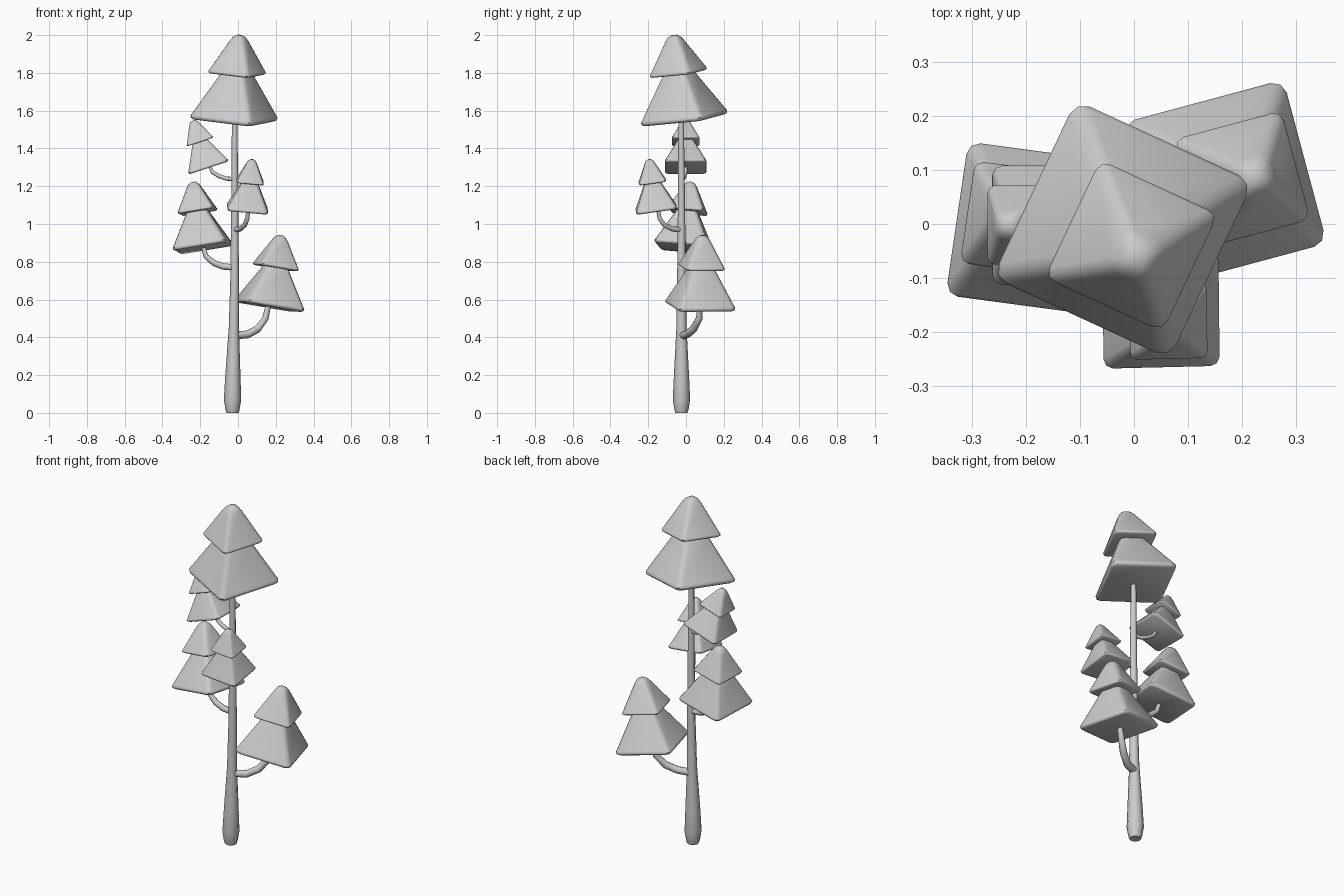
import bpy, bmesh, math
from mathutils import Vector, Matrix

if "Cube" in bpy.data.objects:
    bpy.data.objects.remove(bpy.data.objects["Cube"])


def finish(ob, angle):
    bpy.ops.object.select_all(action='DESELECT')
    ob.select_set(True)
    bpy.context.view_layer.objects.active = ob
    bpy.ops.object.shade_smooth_by_angle(angle=math.radians(angle))


def tube(name, pts, kind='POLY'):
    """Tapered round limb along points (x, y, z, radius)."""
    cu = bpy.data.curves.new(name, 'CURVE')
    cu.dimensions = '3D'
    cu.bevel_depth = 1.0
    cu.bevel_resolution = 2
    cu.use_fill_caps = True
    cu.resolution_u = 3
    sp = cu.splines.new(kind)
    sp.points.add(len(pts) - 1)
    for p, (x, y, z, r) in zip(sp.points, pts):
        p.co = (x, y, z, 1)
        p.radius = r
    ob = bpy.data.objects.new(name, cu)
    bpy.context.collection.objects.link(ob)
    bpy.ops.object.select_all(action='DESELECT')
    ob.select_set(True)
    bpy.context.view_layer.objects.active = ob
    bpy.ops.object.convert(target='MESH')
    finish(bpy.context.view_layer.objects.active, 50)


def square_ring(bm, s, c, z):
    """Square loop with three-point rounded corners."""
    ring = []
    for k in range(4):
        rot = Matrix.Rotation(k * math.pi / 2, 3, 'Z')
        for x, y in ((s, s - c), (s - .3 * c, s - .3 * c), (s - c, s)):
            ring.append(bm.verts.new(rot @ Vector((x, y, z))))
    return ring


# each tier: (height fraction, half-width fraction, corner rounding fraction)
LOWER = [(0, .93, .14), (.015, .985, .16), (.04, 1, .16), (.06, .975, .16),
         (.52, .42, .14), (.66, .25, .12)]
UPPER = [(.545, .62, .10), (.555, .655, .12), (.57, .665, .12), (.585, .645, .12),
         (.93, .245, .13), (.975, .175, .12), (1, .08, .06)]


def foliage(name, base, apex, half, turn):
    """Two stacked, rounded square pyramids leaning from base to apex."""
    base, axis = Vector(base), Vector(apex) - Vector(base)
    bm = bmesh.new()
    for tier in (LOWER, UPPER):
        rings = [square_ring(bm, r * half, c * half, f * axis.length) for f, r, c in tier]
        for a, b in zip(rings, rings[1:]):
            for i in range(12):
                j = (i + 1) % 12
                bm.faces.new((a[i], a[j], b[j], b[i]))
        bm.faces.new(rings[0][::-1])
        bm.faces.new(rings[-1])
    lean = Vector((0, 0, 1)).rotation_difference(axis).to_matrix().to_4x4()
    bm.transform(Matrix.Translation(base) @ lean @ Matrix.Rotation(math.radians(turn), 4, 'Z'))
    me = bpy.data.meshes.new(name)
    bm.to_mesh(me)
    bm.free()
    ob = bpy.data.objects.new(name, me)
    bpy.context.collection.objects.link(ob)
    finish(ob, 50)


# trunk
tube("trunk", [(-.029, -.024, 0, .032), (-.029, -.024, .015, .037), (-.029, -.024, .07, .046),
               (-.027, -.024, .2, .040), (-.022, -.024, .45, .027), (-.018, -.024, .7, .023),
               (-.017, -.024, 1.1, .019), (-.018, -.026, 1.6, .014)])

# branches
tube("right_branch", [(-.02, -.02, .41, .021), (.05, .005, .415, .021), (.105, .04, .445, .021),
                      (.145, .07, .50, .018), (.165, .076, .59, .014)])
tube("left_branch", [(-.02, -.024, .77, .017), (-.08, -.022, .775, .017), (-.13, -.02, .795, .016),
                     (-.17, -.015, .83, .014), (-.19, -.01, .90, .011)])
tube("front_branch", [(-.017, -.026, .97, .014), (.01, -.07, .973, .014), (.036, -.115, .995, .013),
                      (.05, -.14, 1.03, .012), (.055, -.15, 1.09, .010)])
tube("upper_left_branch", [(-.018, -.024, 1.238, .011), (-.06, -.015, 1.24, .011),
                           (-.10, -.008, 1.253, .011), (-.135, -.002, 1.275, .010),
                           (-.155, 0, 1.31, .008)])

# foliage
foliage("crown_foliage", (-.022, -.008, 1.55), (.008, -.065, 2.0), .182, -25)
foliage("right_foliage", (.165, .075, .56), (.227, .088, .94), .157, 15)
foliage("left_foliage", (-.185, -.01, .872), (-.237, .025, 1.222), .144, -8)
foliage("front_foliage", (.049, -.157, 1.073), (.075, -.195, 1.342), .108, 1)
foliage("upper_left_foliage", (-.155, -.002, 1.297), (-.238, -.002, 1.548), .110, 0)
